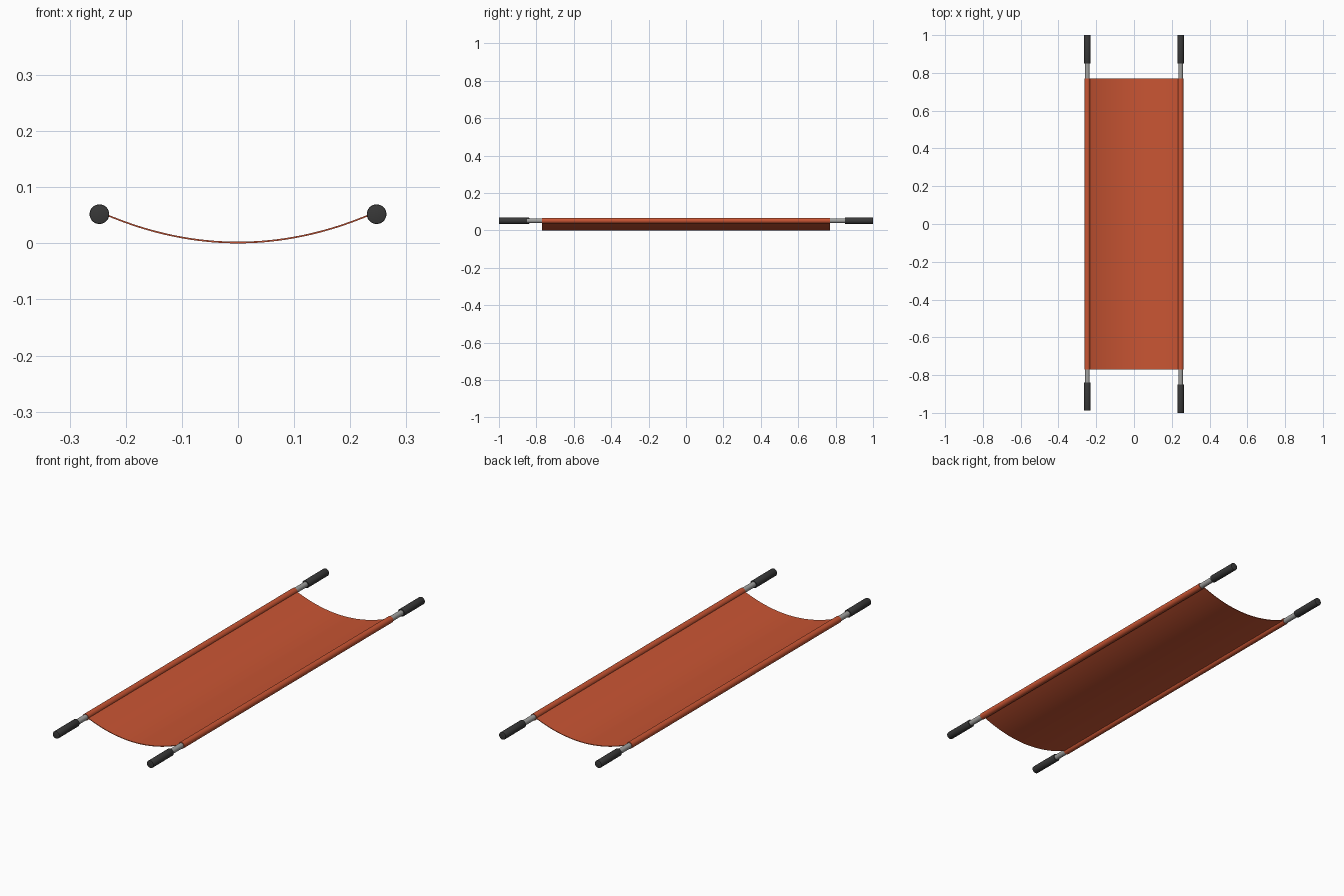
import bpy, bmesh, math
from mathutils import Matrix

if "Cube" in bpy.data.objects:
    bpy.data.objects.remove(bpy.data.objects["Cube"])

def material(name, rgb):
    m = bpy.data.materials.new(name)
    m.diffuse_color = (*rgb, 1)
    m.use_nodes = True
    m.node_tree.nodes["Principled BSDF"].inputs["Base Color"].default_value = m.diffuse_color
    return m

ORANGE = material("orange canvas", (0.58, 0.09, 0.033))
METAL = material("grey metal", (0.36, 0.36, 0.35))
RUBBER = material("dark rubber", (0.04, 0.04, 0.04))

PX, PZ = 0.247, 0.052          # pole centre
HALF = 0.77                    # half length of the canvas

def finish(bm, name, mat):
    bmesh.ops.recalc_face_normals(bm, faces=bm.faces)
    me = bpy.data.meshes.new(name)
    bm.to_mesh(me)
    bm.free()
    ob = bpy.data.objects.new(name, me)
    bpy.context.collection.objects.link(ob)
    me.materials.append(mat)
    bpy.context.view_layer.objects.active = ob
    ob.select_set(True)
    bpy.ops.object.shade_smooth_by_angle(angle=math.radians(35))
    ob.select_set(False)
    return ob

def rod(name, x, y0, y1, r, mat, bevel=0):
    bm = bmesh.new()
    bmesh.ops.create_cone(bm, cap_ends=True, segments=32, radius1=r, radius2=r, depth=y1 - y0,
                          matrix=Matrix.Translation((x, (y0 + y1) / 2, PZ))
                          @ Matrix.Rotation(math.pi / 2, 4, 'X'))
    if bevel:
        rims = [e for e in bm.edges if abs(e.verts[0].co.y - e.verts[1].co.y) < 1e-5]
        bmesh.ops.bevel(bm, geom=rims, offset=bevel, segments=2, affect='EDGES', profile=0.5)
    return finish(bm, name, mat)

# poles, canvas sleeves and hand grips
for side, s, front in (("left", -1, -0.988), ("right", 1, -1.0)):
    x = s * PX
    rod(side + "_pole", x, front + 0.02, 0.98, 0.0125, METAL)
    rod(side + "_sleeve", x, -HALF, HALF, 0.015, ORANGE)
    rod(side + "_back_grip", x, 0.85, 1.0, 0.0175, RUBBER, 0.002)
    rod(side + "_front_grip", x, front, front + 0.15, 0.0175, RUBBER, 0.002)

# sagging canvas: thin parabolic strip running between the sleeves
N, W, T = 40, 0.236, 0.003
bm = bmesh.new()
top, bottom = [], []
for i in range(N + 1):
    x = -W + 2 * W * i / N
    z = 0.05 * (x / W) ** 2
    top.append((x, z + T))
    bottom.append((x, z))
loop = top + bottom[::-1]
ends = [[bm.verts.new((x, y, z)) for x, z in loop] for y in (-HALF, HALF)]
n = len(loop)
for i in range(n):
    j = (i + 1) % n
    bm.faces.new((ends[0][i], ends[0][j], ends[1][j], ends[1][i]))
for e in ends:
    for i in range(N):
        bm.faces.new((e[i], e[i + 1], e[n - 2 - i], e[n - 1 - i]))
finish(bm, "canvas_bed", ORANGE)
